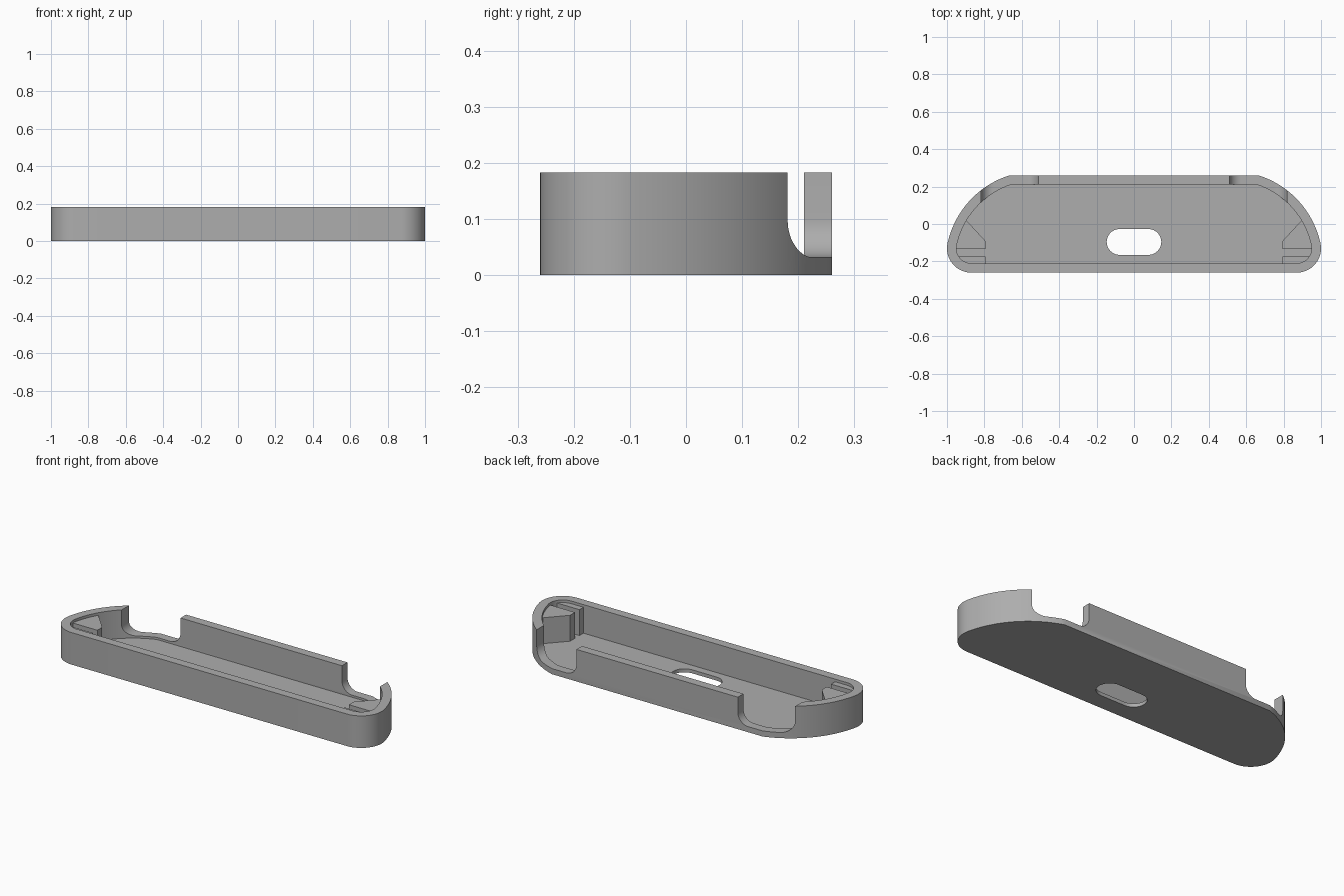
import bpy, bmesh
from math import sin, cos, pi, sqrt, atan2
from mathutils import Matrix, Vector

if "Cube" in bpy.data.objects:
    bpy.data.objects.remove(bpy.data.objects["Cube"])

HEIGHT, FLOOR, WALL, BLOCK_TOP = 0.183, 0.02, 0.05, 0.168

grey = bpy.data.materials.new("plain grey")
grey.use_nodes = True
grey.diffuse_color = (0.42, 0.42, 0.42, 1)
grey.node_tree.nodes["Principled BSDF"].inputs["Base Color"].default_value = grey.diffuse_color


def arc(cx, cy, r, a0, a1, n):
    return [(cx + r * cos(a0 + (a1 - a0) * i / n), cy + r * sin(a0 + (a1 - a0) * i / n))
            for i in range(n + 1)]


def outline(inset):
    """Plan shape: straight front and back, round front corners, curved ends."""
    big = Vector((0.518, -0.207))
    small = Vector((0.87, -0.13))
    join = atan2(small.y - big.y, small.x - big.x)
    R, back = 0.49 - inset, 0.26 - inset
    dy = back - big.y
    end = atan2(dy, sqrt(R * R - dy * dy))
    half = arc(small.x, small.y, 0.13 - inset, -pi / 2, join, 14)
    half += arc(big.x, big.y, R, join, end, 24)[1:]
    return half + [(-x, y) for x, y in reversed(half)]


def prism(name, pts, lo, hi, upright=False):
    """Extrude a plan (xy) or upright (xz) profile between two levels."""
    bm = bmesh.new()
    place = (lambda p, t: (p[0], t, p[1])) if upright else (lambda p, t: (p[0], p[1], t))
    face = bm.faces.new([bm.verts.new(place(p, lo)) for p in pts])
    res = bmesh.ops.extrude_face_region(bm, geom=[face])
    moved = [v for v in res["geom"] if isinstance(v, bmesh.types.BMVert)]
    step = (0, hi - lo, 0) if upright else (0, 0, hi - lo)
    bmesh.ops.translate(bm, verts=moved, vec=step)
    bmesh.ops.recalc_face_normals(bm, faces=bm.faces)
    mesh = bpy.data.meshes.new(name)
    bm.to_mesh(mesh)
    bm.free()
    mesh.materials.append(grey)
    ob = bpy.data.objects.new(name, mesh)
    bpy.context.collection.objects.link(ob)
    return ob


def combine(target, tool, operation):
    mod = target.modifiers.new(operation.lower(), 'BOOLEAN')
    mod.operation, mod.solver, mod.object = operation, 'EXACT', tool
    bpy.context.view_layer.objects.active = target
    bpy.ops.object.modifier_apply(modifier=mod.name)
    bpy.data.objects.remove(tool)


# Hollow tray
tray = prism("tray", outline(0), 0, HEIGHT)
combine(tray, prism("cavity", outline(WALL), FLOOR, 0.3), 'DIFFERENCE')

# Slot through the floor
slot = arc(0.077, -0.096, 0.069, -pi / 2, pi / 2, 20)
slot += [(-x, y) for x, y in reversed(slot)]
combine(tray, prism("floor_slot", slot, -0.1, 0.1), 'DIFFERENCE')

for s in (1, -1):
    # Round-bottomed notch in the back wall
    r, x0, x1, z = 0.065, 0.51, 0.817, 0.032
    notch = arc(x0 + r, z + r, r, pi, 1.5 * pi, 12) + arc(x1 - r, z + r, r, 1.5 * pi, 2 * pi, 12)
    notch += [(x1, 0.3), (x0, 0.3)]
    combine(tray, prism("notch", [(s * x, h) for x, h in notch], 0.05, 0.4, True), 'DIFFERENCE')

    # Corner blocks, split by a narrow groove
    rear = [(0.795, -0.134), (1.1, -0.134), (1.1, 0.015), (0.892, 0.015), (0.795, -0.09)]
    front = [(0.795, -0.3), (1.1, -0.3), (1.1, -0.174), (0.795, -0.174)]
    for pts in (rear, front):
        block = prism("corner_block", [(s * x, y) for x, y in pts], FLOOR / 2, BLOCK_TOP)
        combine(block, prism("block_limit", outline(WALL / 2), -0.1, 0.3), 'INTERSECT')
        combine(tray, block, 'UNION')

# Smooth curved walls, crisp edges
bpy.ops.object.select_all(action='DESELECT')
tray.select_set(True)
bpy.context.view_layer.objects.active = tray
bpy.ops.object.shade_smooth_by_angle(angle=0.5)
